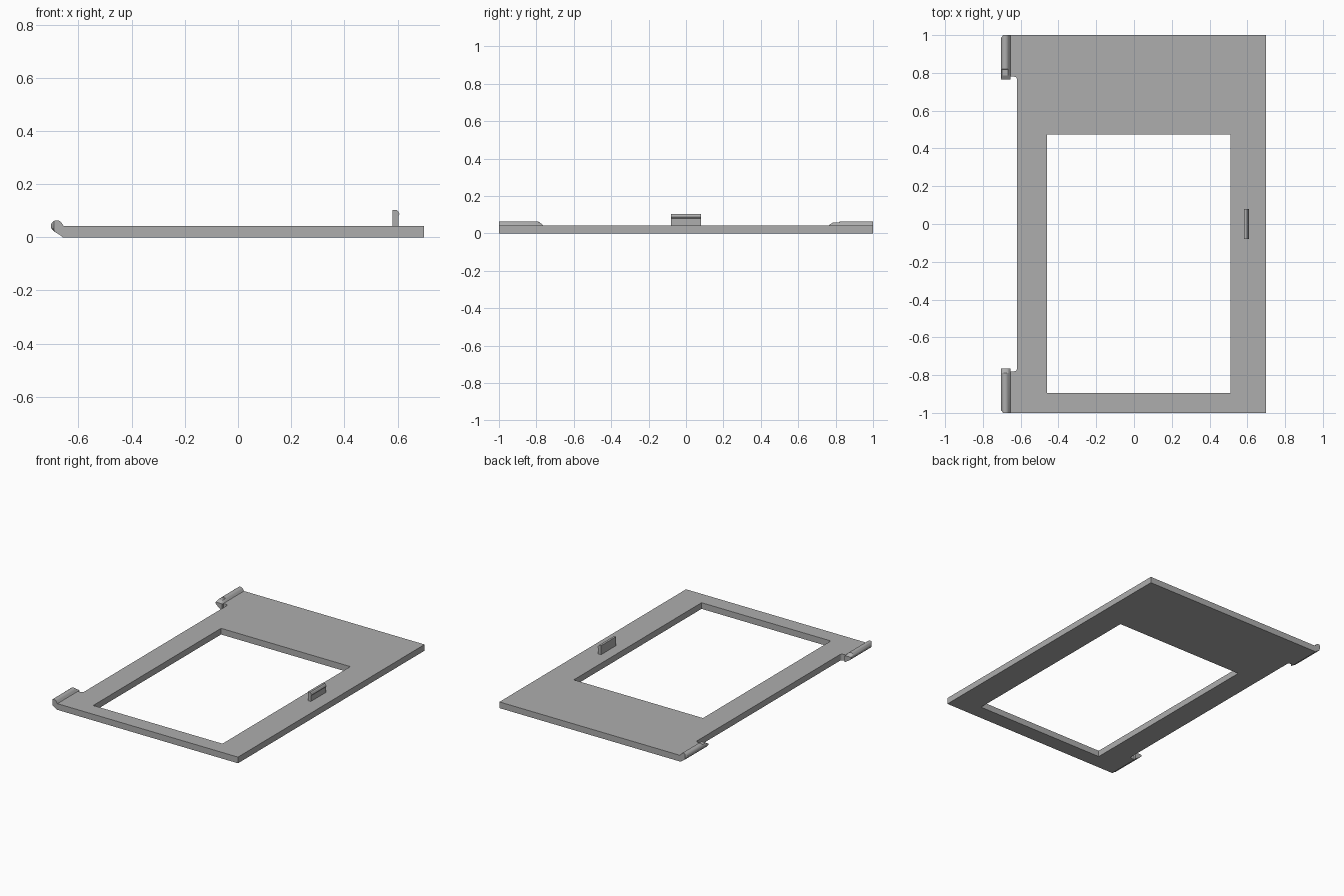
import bpy, bmesh, math

cube = bpy.data.objects.get("Cube")
if cube:
    bpy.data.objects.remove(cube, do_unlink=True)

THICK = 0.042
grey = bpy.data.materials.new("plain_grey")
grey.use_nodes = True
COLOUR = (0.42, 0.42, 0.42, 1)
grey.diffuse_color = COLOUR
grey.node_tree.nodes["Principled BSDF"].inputs["Base Color"].default_value = COLOUR


def loft(name, rings):
    """Skin a closed solid through rings with equal point counts."""
    bm = bmesh.new()
    loops = [[bm.verts.new(p) for p in ring] for ring in rings]
    for a, b in zip(loops, loops[1:]):
        for i in range(len(a)):
            j = (i + 1) % len(a)
            bm.faces.new((a[i], a[j], b[j], b[i]))
    bm.faces.new(loops[0])
    bm.faces.new(loops[-1])
    bmesh.ops.recalc_face_normals(bm, faces=bm.faces)
    mesh = bpy.data.meshes.new(name)
    bm.to_mesh(mesh)
    bm.free()
    mesh.materials.append(grey)
    obj = bpy.data.objects.new(name, mesh)
    bpy.context.collection.objects.link(obj)
    return obj


def arc(cx, cy, r, start, end, steps):
    angles = [math.radians(start + (end - start) * i / steps) for i in range(steps + 1)]
    return [(cx + r * math.cos(a), cy + r * math.sin(a)) for a in angles]


# Plate outline with a hinge tab and filleted notch at each left corner
fillet = arc(-0.635, 0.765, 0.015, 0, 90, 5)
upper = [(0.7, 1), (-0.66, 1), (-0.66, 0.78)] + fillet[::-1]
outline = upper + [(x, -y) for x, y in reversed(upper)]
plate = loft("plate", [[(x, y, z) for x, y in outline] for z in (0, THICK)])

# Window opening
window = [(-0.46, -0.895), (0.51, -0.895), (0.51, 0.475), (-0.46, 0.475)]
cutter = loft("window_cutter", [[(x, y, z) for x, y in window] for z in (-0.1, 0.1)])
cutter.hide_render = True
cutter.hide_set(True)
cut = plate.modifiers.new("window", "BOOLEAN")
cut.operation = "DIFFERENCE"
cut.solver = "EXACT"
cut.object = cutter
bpy.context.view_layer.objects.active = plate
bpy.ops.object.modifier_apply(modifier=cut.name)
bpy.data.objects.remove(cutter, do_unlink=True)

# Rounded hinge pins with bevelled outer corners and sloping tips
barrel = [(-0.655, 0), (-0.66, 0.002), (-0.69, 0.021)]
barrel += arc(-0.682, 0.042, 0.022, 205, 30, 10)
barrel += [(-0.655, THICK)]


def hinge(name, sections):
    rings = [[(max(x, left), y, min(z, top)) for x, z in barrel]
             for y, left, top in sections]
    obj = loft(name, rings)
    obj.select_set(True)
    bpy.context.view_layer.objects.active = obj
    bpy.ops.object.shade_smooth_by_angle(angle=math.radians(25))
    obj.select_set(False)


bpy.ops.object.select_all(action="DESELECT")
hinge("front_hinge_pin", [(-1, -0.693, 0.07), (-0.985, -0.71, 0.07),
                          (-0.79, -0.71, 0.07), (-0.765, -0.71, 0.045)])
hinge("back_hinge_pin", [(1, -0.693, 0.07), (0.985, -0.71, 0.07), (0.82, -0.71, 0.07),
                         (0.818, -0.71, 0.057), (0.785, -0.71, 0.057),
                         (0.765, -0.71, 0.045)])

# Latch with a small catch lip on its outer face
latch = [(0.582, 0.03), (0.603, 0.03), (0.603, 0.08), (0.608, 0.087),
         (0.603, 0.097), (0.597, 0.103), (0.582, 0.103)]
loft("latch", [[(x, y, z) for x, z in latch] for y in (-0.08, 0.08)])
